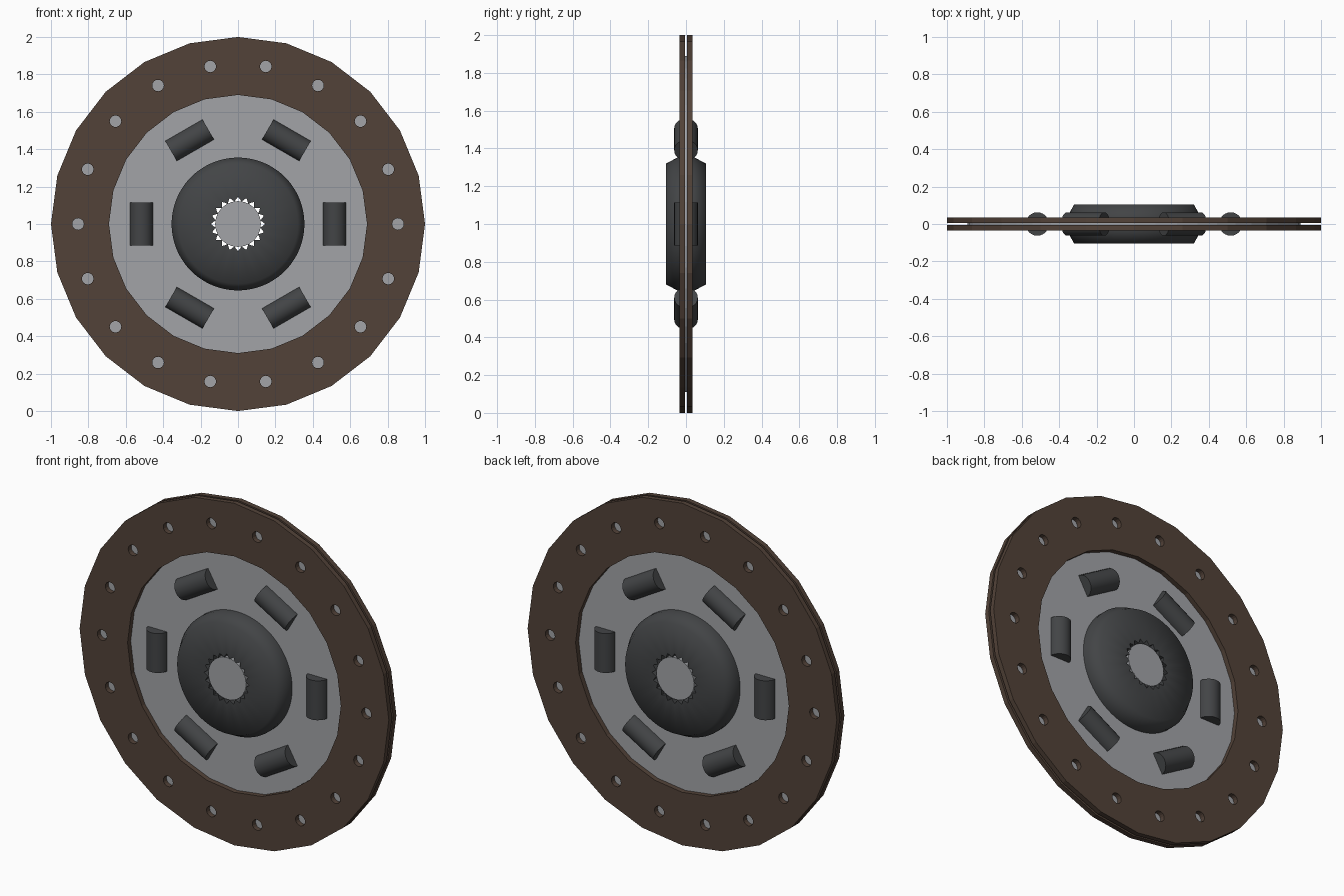
import bpy, bmesh
from math import cos, sin, pi, radians

if "Cube" in bpy.data.objects:
    bpy.data.objects.remove(bpy.data.objects["Cube"])

CZ = 1.0  # height of the disc centre


def material(name, rgb):
    m = bpy.data.materials.new(name)
    m.diffuse_color = (*rgb, 1)
    m.use_nodes = True
    m.node_tree.nodes["Principled BSDF"].inputs["Base Color"].default_value = m.diffuse_color
    return m


BROWN = material("friction_brown", (0.085, 0.055, 0.040))
STEEL = material("plate_steel", (0.36, 0.37, 0.39))
DARK = material("dark_steel", (0.055, 0.058, 0.061))


def finish(bm, name, mat, smooth=None):
    bmesh.ops.recalc_face_normals(bm, faces=bm.faces[:])
    me = bpy.data.meshes.new(name)
    bm.to_mesh(me)
    bm.free()
    me.materials.append(mat)
    ob = bpy.data.objects.new(name, me)
    bpy.context.collection.objects.link(ob)
    if smooth:
        bpy.ops.object.select_all(action='DESELECT')
        ob.select_set(True)
        bpy.context.view_layer.objects.active = ob
        bpy.ops.object.shade_smooth_by_angle(angle=radians(smooth))
    return ob


def circle(r, n, cx=0.0, cz=0.0):
    return [(cx + r * cos(2 * pi * i / n), cz + r * sin(2 * pi * i / n)) for i in range(n)]


def slab(name, loops, y0, y1, mat):
    """Flat plate: first loop is the outline, the others are holes."""
    bm = bmesh.new()
    edges = []
    for loop in loops:
        vs = [bm.verts.new((x, y0, CZ + z)) for x, z in loop]
        edges += [bm.edges.new((vs[i - 1], vs[i])) for i in range(len(vs))]
    bmesh.ops.triangle_fill(bm, use_beauty=True, edges=edges, normal=(0, -1, 0))
    ext = bmesh.ops.extrude_face_region(bm, geom=bm.faces[:], use_keep_orig=True)
    for v in ext["geom"]:
        if isinstance(v, bmesh.types.BMVert):
            v.co.y = y1
    return finish(bm, name, mat)


# Friction rings with rivet holes, one on each side of the plate
holes = [circle(0.031, 16, 0.855 * cos(k * pi / 9), 0.855 * sin(k * pi / 9)) for k in range(18)]
ring = [circle(1.0, 24), circle(0.69, 24)] + holes
slab("front_friction_ring", ring, -0.035, -0.006, BROWN)
slab("back_friction_ring", ring, 0.006, 0.035, BROWN)

# Carrier plate between the rings
slab("carrier_plate", [circle(0.89, 48), circle(0.16, 48)], -0.006, 0.006, STEEL)

# Hub: turned profile with a toothed bore
N = 80
tooth = (0.145, 0.133, 0.120, 0.133)
profile = [(None, -0.105), (0.32, -0.105), (0.355, -0.04),
           (0.355, 0.04), (0.32, 0.105), (None, 0.105)]
bm = bmesh.new()
rows = []
for r, y in profile:
    row = []
    for i in range(N):
        a = 2 * pi * i / N
        q = r or tooth[i % 4]
        row.append(bm.verts.new((q * cos(a), y, CZ + q * sin(a))))
    rows.append(row)
for j in range(len(rows)):
    a, b = rows[j - 1], rows[j]
    for i in range(N):
        bm.faces.new((a[i - 1], a[i], b[i], b[i - 1]))
finish(bm, "splined_hub", DARK, 70)

# Core filling the bore
slab("hub_core", [circle(0.122, 40)], -0.1, 0.1, STEEL)

# Damper springs lying along the tangent
for k in range(6):
    a = k * pi / 3
    bm = bmesh.new()
    bmesh.ops.create_cone(bm, cap_ends=True, segments=24, radius1=0.0625,
                          radius2=0.0625, depth=0.23)
    ob = finish(bm, f"damper_spring_{k + 1}", DARK, 40)
    ob.location = (0.517 * cos(a), 0, CZ + 0.517 * sin(a))
    ob.rotation_euler = (0, -a, 0)
